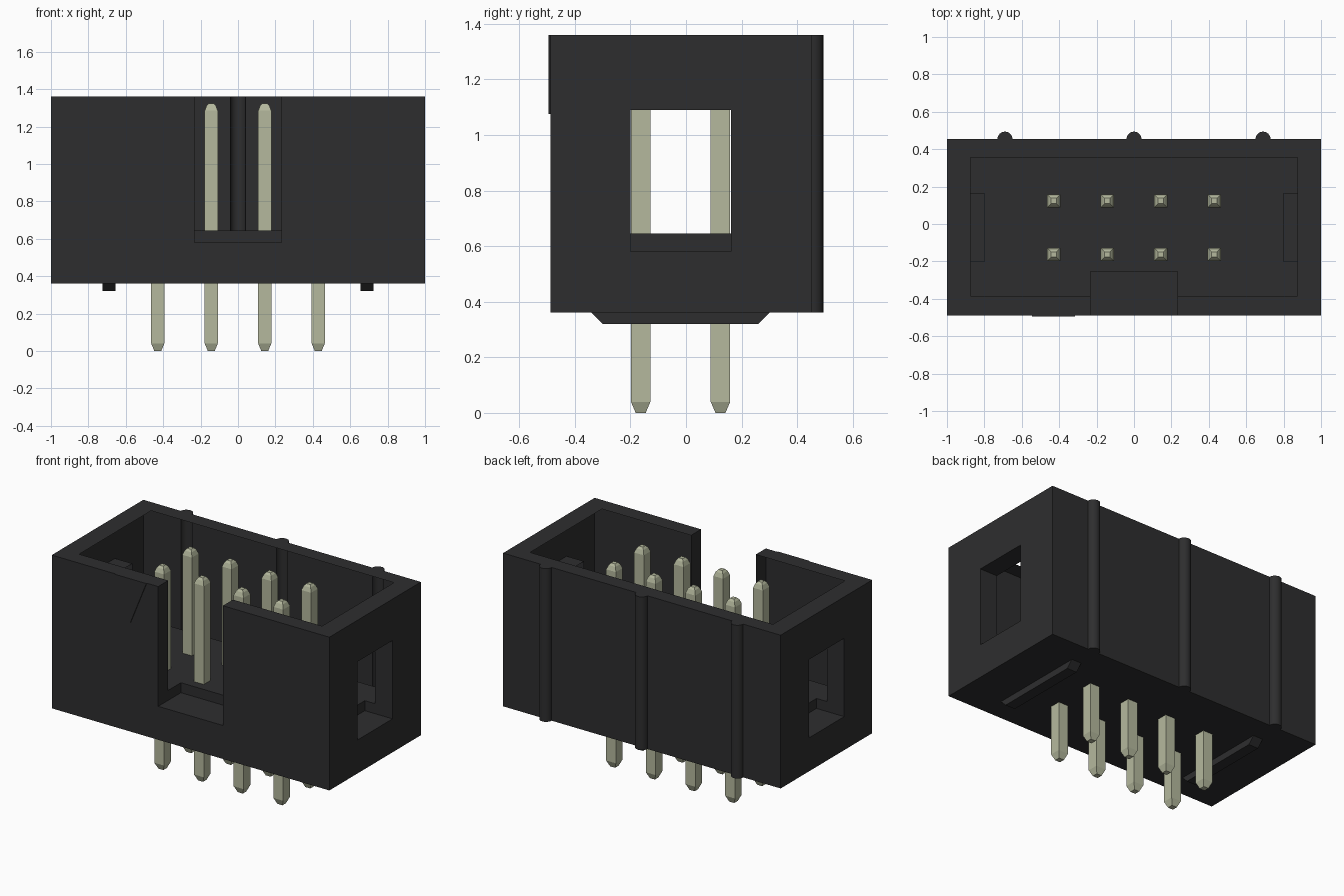
import bpy, bmesh, math

if "Cube" in bpy.data.objects:
    bpy.data.objects.remove(bpy.data.objects["Cube"], do_unlink=True)


def material(name, rgb):
    m = bpy.data.materials.new(name)
    m.use_nodes = True
    m.diffuse_color = (*rgb, 1)
    bsdf = m.node_tree.nodes["Principled BSDF"]
    bsdf.inputs["Base Color"].default_value = (*rgb, 1)
    bsdf.inputs["Roughness"].default_value = 0.6
    return m


BLACK = material("black plastic", (0.027, 0.027, 0.028))
METAL = material("pale metal", (0.46, 0.485, 0.34))


def loft(name, rings, mat):
    """Closed solid through matching rings of points."""
    bm = bmesh.new()
    loops = [[bm.verts.new(p) for p in ring] for ring in rings]
    for a, b in zip(loops, loops[1:]):
        for i in range(len(a)):
            j = (i + 1) % len(a)
            bm.faces.new((a[i], a[j], b[j], b[i]))
    bm.faces.new(loops[0][::-1])
    bm.faces.new(loops[-1])
    bmesh.ops.recalc_face_normals(bm, faces=bm.faces)
    mesh = bpy.data.meshes.new(name)
    bm.to_mesh(mesh)
    bm.free()
    mesh.materials.append(mat)
    obj = bpy.data.objects.new(name, mesh)
    bpy.context.collection.objects.link(obj)
    return obj


def rect(x0, x1, y0, y1, z):
    return [(x0, y0, z), (x1, y0, z), (x1, y1, z), (x0, y1, z)]


def activate(obj):
    bpy.ops.object.select_all(action='DESELECT')
    obj.select_set(True)
    bpy.context.view_layer.objects.active = obj


def cut(obj, x0, x1, y0, y1, z0, z1):
    cutter = loft("cutter", [rect(x0, x1, y0, y1, z) for z in (z0, z1)], BLACK)
    cutter.hide_render = True
    mod = obj.modifiers.new("cut", 'BOOLEAN')
    mod.operation, mod.solver, mod.object = 'DIFFERENCE', 'EXACT', cutter
    activate(obj)
    bpy.ops.object.modifier_apply(modifier=mod.name)
    bpy.data.objects.remove(cutter, do_unlink=True)


FRONT, BACK = -0.488, 0.454
BASE, FLOOR, SILL, TOP = 0.362, 0.645, 0.58, 1.36
CAV_X, CAV_FRONT, CAV_BACK = 0.875, -0.385, 0.355

# Housing outline with three half-round ribs along the back
outline = [(-1, FRONT), (1, FRONT), (1, BACK)]
for cx in (0.69, 0, -0.69):
    for i in range(13):
        a = math.pi * i / 12
        outline.append((cx + 0.04 * math.cos(a), BACK + 0.04 * math.sin(a)))
outline.append((-1, BACK))
housing = loft("housing", [[(x, y, z) for x, y in outline] for z in (BASE, TOP)], BLACK)

# Cavity, front key notch and side windows
cut(housing, -CAV_X, CAV_X, CAV_FRONT, CAV_BACK, FLOOR, 1.6)
cut(housing, -0.233, 0.233, -0.7, -0.255, SILL, 1.7)
for x0, x1 in ((0.8, 1.2), (-1.2, -0.8)):
    cut(housing, x0, x1, -0.2, 0.162, SILL, 1.09)

# Thin shell: the cavity has no inner lining, only rim, floor and outer walls
bm = bmesh.new()
bm.from_mesh(housing.data)
lining = []
for f in bm.faces:
    on_x = all(abs(abs(v.co.x) - CAV_X) < 0.001 for v in f.verts)
    on_y = any(all(abs(v.co.y - y) < 0.001 for v in f.verts) for y in (CAV_FRONT, CAV_BACK))
    if on_x or on_y:
        lining.append(f)
bmesh.ops.delete(bm, geom=lining, context='FACES')
bm.to_mesh(housing.data)
bm.free()
activate(housing)
bpy.ops.object.shade_smooth_by_angle(angle=math.radians(30))

# First-pin triangle on the front
triangle = [(-0.545, TOP), (-0.43, 1.075), (-0.315, TOP)]
loft("pin_marker", [[(x, y, z) for x, z in triangle] for y in (FRONT, FRONT - 0.006)], BLACK)

# Standoff feet with sloped ends
for side, cx in (("left", 0.69), ("right", -0.69)):
    loft(side + "_foot", [rect(cx - 0.035, cx + 0.035, -0.3, 0.26, 0.32),
                          rect(cx - 0.035, cx + 0.035, -0.342, 0.302, BASE)], BLACK)

# Square pins with tapered tips: (height, half width)
tip = [(0, 0.018), (0.04, 0.035), (1.285, 0.035), (1.312, 0.025), (1.325, 0.014)]
for row, cy in (("front", -0.163), ("back", 0.124)):
    for n in range(4):
        cx = (n - 1.5) * 0.286
        loft(f"{row}_pin_{n + 1}",
             [rect(cx - h, cx + h, cy - h, cy + h, z) for z, h in tip], METAL)
